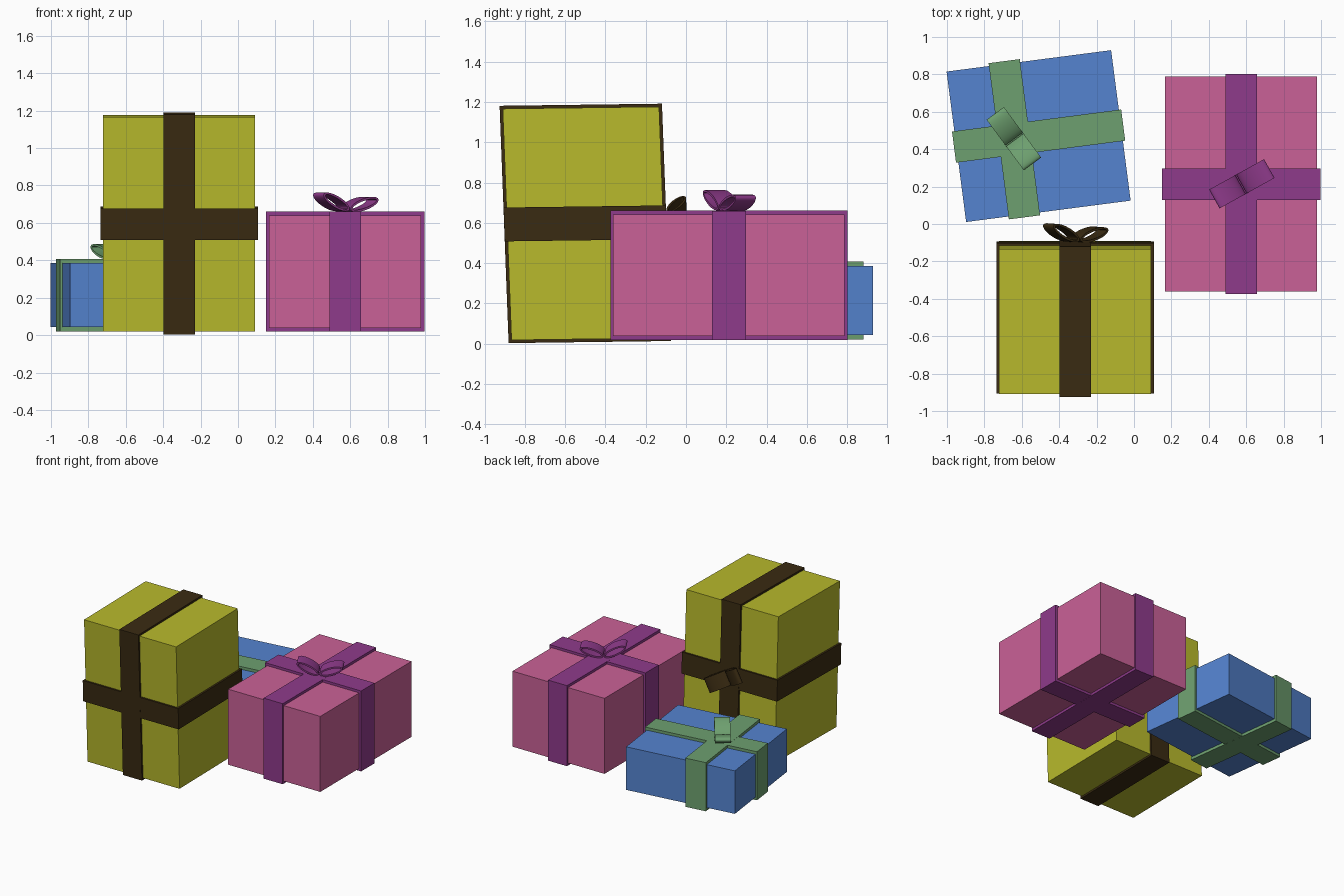
import bpy, bmesh, math
from mathutils import Matrix, Vector

if "Cube" in bpy.data.objects:
    bpy.data.objects.remove(bpy.data.objects["Cube"])


def material(name, rgb):
    m = bpy.data.materials.new(name)
    m.diffuse_color = (*rgb, 1)
    m.use_nodes = True
    m.node_tree.nodes["Principled BSDF"].inputs["Base Color"].default_value = m.diffuse_color
    return m


YELLOW = material("yellow paper", (0.48, 0.49, 0.025))
PINK = material("pink paper", (0.59, 0.12, 0.31))
BLUE = material("blue paper", (0.09, 0.23, 0.63))
BROWN = material("brown ribbon", (0.042, 0.024, 0.006))
PURPLE = material("purple ribbon", (0.275, 0.043, 0.26))
GREEN = material("green ribbon", (0.155, 0.35, 0.16))


def finish(bm, name, mat, matrix, smooth=False):
    bm.transform(matrix)
    bmesh.ops.recalc_face_normals(bm, faces=bm.faces)
    me = bpy.data.meshes.new(name)
    bm.to_mesh(me)
    bm.free()
    me.materials.append(mat)
    ob = bpy.data.objects.new(name, me)
    bpy.context.collection.objects.link(ob)
    if smooth:
        bpy.ops.object.select_all(action='DESELECT')
        ob.select_set(True)
        bpy.context.view_layer.objects.active = ob
        bpy.ops.object.shade_smooth_by_angle(angle=math.radians(40))


def block(name, mat, matrix, size, loc=(0, 0, 0)):
    bm = bmesh.new()
    bmesh.ops.create_cube(bm, size=1, matrix=Matrix.Translation(loc) @ Matrix.Diagonal((*size, 1)))
    finish(bm, name, mat, matrix)


def bow_loop(name, mat, matrix, cu, cz, tilt, width=0.115, n=32):
    # flat ribbon bent into a tilted oval loop
    bm = bmesh.new()
    rings = []
    for a, b, v in ((0.089, 0.031, -1), (0.089, 0.031, 1), (0.077, 0.019, 1), (0.077, 0.019, -1)):
        ring = []
        for i in range(n):
            t = math.tau * i / n
            e, f = a * math.cos(t), b * math.sin(t)
            ring.append(bm.verts.new((cu + e * math.cos(tilt) - f * math.sin(tilt), v * width / 2,
                                      cz + e * math.sin(tilt) + f * math.cos(tilt))))
        rings.append(ring)
    for k in range(4):
        r, s = rings[k], rings[(k + 1) % 4]
        for i in range(n):
            j = (i + 1) % n
            bm.faces.new((r[i], r[j], s[j], s[i]))
    finish(bm, name, mat, matrix, smooth=True)


def gift(name, paper, ribbon, matrix, body, outer, offset, bow_angle, band=0.168):
    # wrapped box, two crossing ribbon bands and a two-loop bow
    block(name + "_box", paper, matrix, body)
    block(name + "_ribbon_long", ribbon, matrix, (band, outer[1], outer[2]), (offset, 0, 0))
    block(name + "_ribbon_cross", ribbon, matrix, (outer[0], band, outer[2] - 0.001))
    at = matrix @ Matrix.Translation((offset, 0, outer[2] / 2)) @ Matrix.Rotation(math.radians(bow_angle), 4, 'Z')
    bow_loop(name + "_bow_high_loop", ribbon, at, -0.084, 0.052, math.radians(-28))
    bow_loop(name + "_bow_low_loop", ribbon, at, 0.087, 0.039, math.radians(18))


# pink gift, standing square
gift("pink_gift", PINK, PURPLE, Matrix.Translation((0.573, 0.213, 0.339)),
     (0.812, 1.15, 0.602), (0.846, 1.176, 0.642), 0, 29)

# low blue gift, turned a little, with an off-centre ribbon
gift("blue_gift", BLUE, GREEN,
     Matrix.Translation((-0.51, 0.47, 0.2135)) @ Matrix.Rotation(math.radians(7.4), 4, 'Z'),
     (0.887, 0.811, 0.343), (0.912, 0.842, 0.388), -0.131, 119)

# tall yellow gift, lying on its side with its bow to the back, leaning slightly
lean = Matrix(((1, 0, 0, -0.315),
               (0, 0.038, 1, -0.50),
               (0, -1, 0.013, 0.597),
               (0, 0, 0, 1)))
gift("yellow_gift", YELLOW, BROWN, lean, (0.812, 1.148, 0.776), (0.842, 1.178, 0.806), 0, 29)
